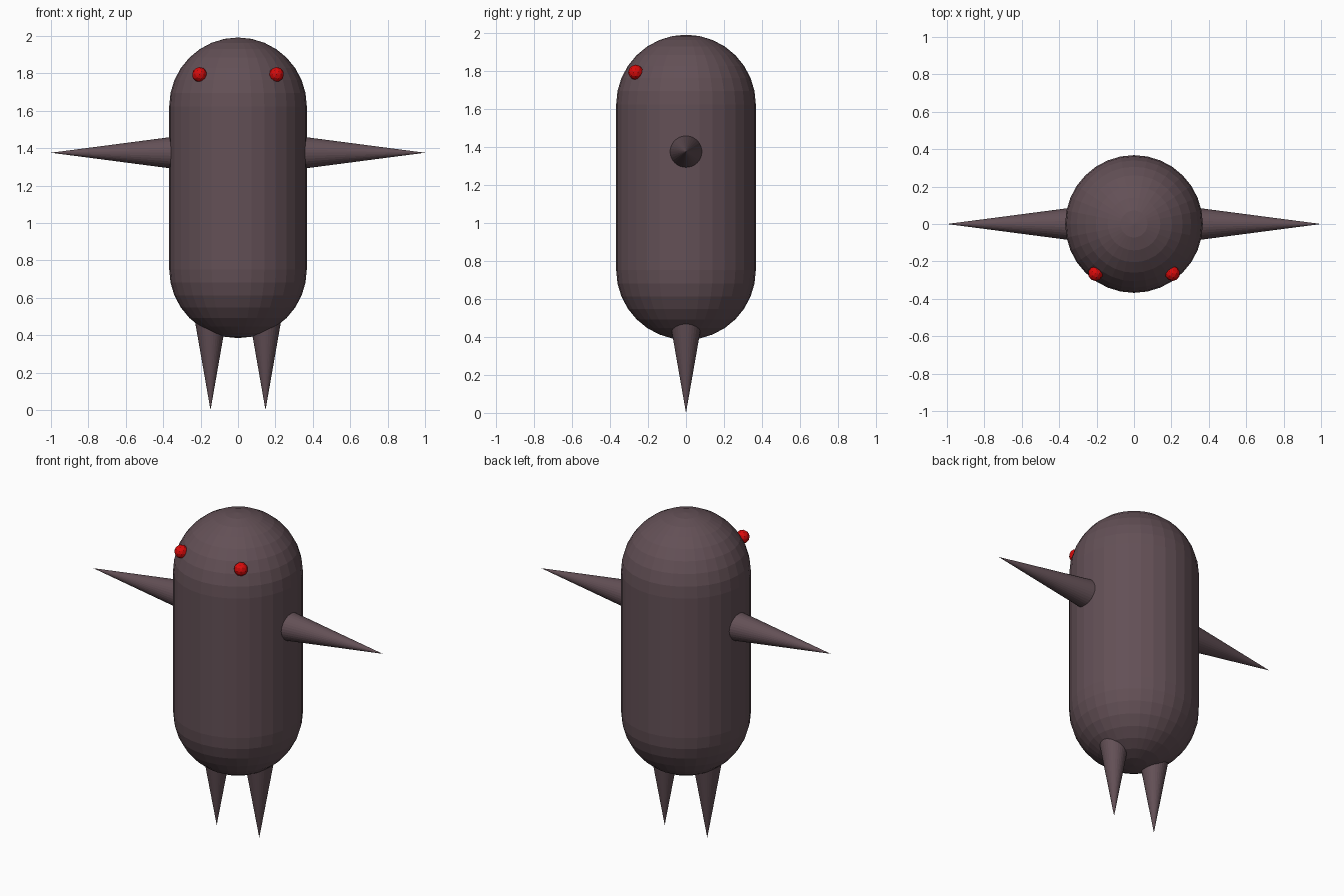
import bpy
import bmesh
import math
from mathutils import Matrix, Vector

cube = bpy.data.objects.get("Cube")
if cube:
    bpy.data.objects.remove(cube, do_unlink=True)


def material(name, rgb):
    mat = bpy.data.materials.new(name)
    mat.use_nodes = True
    mat.diffuse_color = (*rgb, 1)
    mat.node_tree.nodes["Principled BSDF"].inputs["Base Color"].default_value = (*rgb, 1)
    return mat


SKIN = material("dusky plum", (0.125, 0.08, 0.093))
RED = material("eye red", (0.7, 0.003, 0.003))


def add_object(name, bm, mat):
    bmesh.ops.recalc_face_normals(bm, faces=bm.faces)
    mesh = bpy.data.meshes.new(name)
    bm.to_mesh(mesh)
    bm.free()
    mesh.materials.append(mat)
    obj = bpy.data.objects.new(name, mesh)
    bpy.context.collection.objects.link(obj)
    return obj


def spike(name, base, tip, radius):
    """Cone from the centre of its base to its tip."""
    base, tip = Vector(base), Vector(tip)
    axis = tip - base
    turn = axis.to_track_quat('Z', 'Y').to_matrix().to_4x4()
    bm = bmesh.new()
    bmesh.ops.create_cone(bm, cap_ends=True, segments=32, radius1=radius, radius2=0,
                          depth=axis.length,
                          matrix=Matrix.Translation((base + tip) / 2) @ turn)
    add_object(name, bm, SKIN)


# Body: sphere split at its equator and stretched into a capsule
R, LOW, HIGH = 0.368, 0.753, 1.624
bm = bmesh.new()
bmesh.ops.create_uvsphere(bm, u_segments=32, v_segments=16, radius=R)
equator = [e for e in bm.edges if all(abs(v.co.z) < 1e-4 for v in e.verts)]
bmesh.ops.split_edges(bm, edges=equator)
for f in bm.faces:
    shift = HIGH if f.calc_center_median().z > 0 else LOW
    f.material_index = 0
    f.tag = shift == HIGH
upper = {v for f in bm.faces if f.tag for v in f.verts}
for v in bm.verts:
    v.co.z += HIGH if v in upper else LOW
rims = [e for e in bm.edges if e.is_boundary]
bmesh.ops.bridge_loops(bm, edges=rims)
add_object("body", bm, SKIN)

# Arms, legs and eyes on both sides
for side, s in (("left", 1), ("right", -1)):
    spike(f"{side}_arm", (s * 0.30, 0, 1.376), (s * 1.0, 0, 1.376), 0.0915)
    spike(f"{side}_leg", (s * 0.147, 0, 0.52), (s * 0.147, 0, 0), 0.091)
    bm = bmesh.new()
    bmesh.ops.create_icosphere(bm, subdivisions=2, radius=0.04,
                               matrix=Matrix.Translation((s * 0.206, -0.265, 1.794)))
    add_object(f"{side}_eye", bm, RED)
